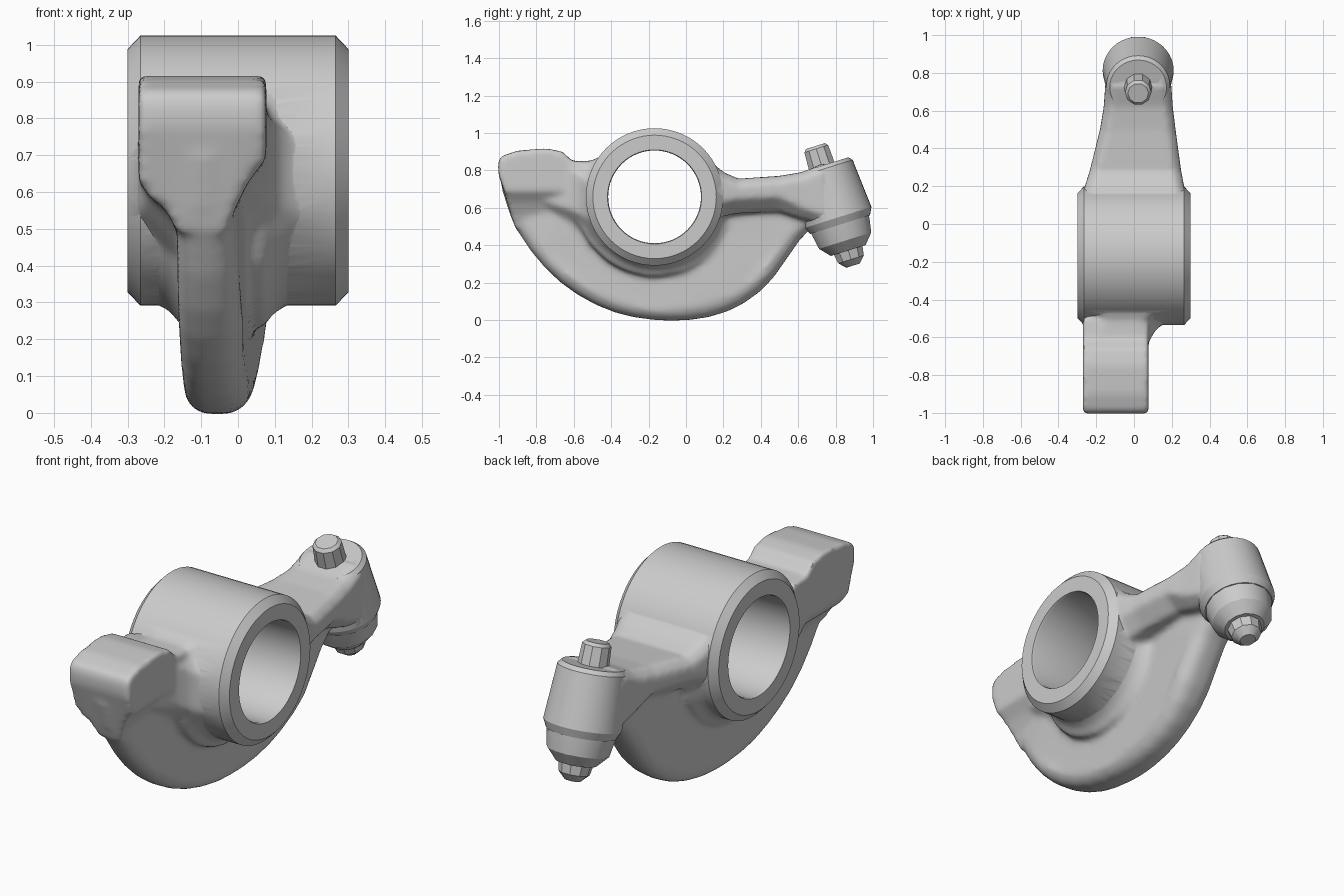
import bpy, bmesh
from math import cos, sin, pi, radians
from mathutils import Vector

if "Cube" in bpy.data.objects:
    bpy.data.objects.remove(bpy.data.objects["Cube"])

PIVOT = Vector((0, -0.168, 0.658))
BOSS_TOP = Vector((0.022, 0.695, 0.92))
BOSS_DIR = Vector((0, 0.3, -0.954)).normalized()
X = Vector((1, 0, 0))


def loft(bm, rings, closed=False):
    """Skin a row of equal-length rings; cap the ends unless closed."""
    vs = [[bm.verts.new(p) for p in ring] for ring in rings]
    n, m = len(rings[0]), len(rings)
    faces = []
    for i in range(m if closed else m - 1):
        a, b = vs[i], vs[(i + 1) % m]
        for j in range(n):
            k = (j + 1) % n
            faces.append(bm.faces.new((a[j], a[k], b[k], b[j])))
    if not closed:
        faces += [bm.faces.new(vs[0][::-1]), bm.faces.new(vs[-1])]
    bmesh.ops.recalc_face_normals(bm, faces=faces)


def lathe(bm, origin, axis, profile, sides, closed=False):
    """Turn (distance along axis, radius) pairs around an axis."""
    q = axis.to_track_quat('Z', 'Y')
    loft(bm, [[origin + q @ Vector((r * cos(2 * pi * i / sides),
                                    r * sin(2 * pi * i / sides), t))
               for i in range(sides)] for t, r in profile], closed)


def shade(ob, angle):
    bpy.ops.object.select_all(action='DESELECT')
    ob.select_set(True)
    bpy.context.view_layer.objects.active = ob
    bpy.ops.object.shade_smooth_by_angle(angle=radians(angle))


def finish(name, bm, angle=30):
    me = bpy.data.meshes.new(name)
    bm.to_mesh(me)
    bm.free()
    ob = bpy.data.objects.new(name, me)
    bpy.context.collection.objects.link(ob)
    shade(ob, angle)
    return ob


def turned(name, origin, axis, profile, sides, closed=False):
    bm = bmesh.new()
    lathe(bm, origin, axis, profile, sides, closed)
    return finish(name, bm)


def combine(ob, tool, operation):
    """Apply a boolean and drop the tool object."""
    m = ob.modifiers.new("combine", 'BOOLEAN')
    m.operation, m.solver, m.object = operation, 'EXACT', tool
    bpy.context.view_layer.objects.active = ob
    bpy.ops.object.modifier_apply(modifier=m.name)
    bpy.data.objects.remove(tool)


def section(y, x0, x1, z0, z1, low=0.04, high=0.04):
    """Cross-section of an arm with clipped lower and upper corners."""
    a, b = low, high
    return [(x0 + a, y, z0), (x1 - a, y, z0), (x1, y, z0 + a), (x1, y, z1 - b),
            (x1 - b, y, z1), (x0 + b, y, z1), (x0, y, z1 - b), (x0, y, z0 + a)]


def ramp(t, pts):
    """Piecewise-linear value at t."""
    for (a, u), (b, v) in zip(pts, pts[1:]):
        if t <= b:
            return u + (v - u) * max(0, (t - a) / (b - a))
    return pts[-1][1]


body = bmesh.new()

# Crescent web with a rounded rim, thicker in the middle and thinner below
outline = [(-0.985, 0.70), (-0.94, 0.56), (-0.90, 0.475), (-0.83, 0.37), (-0.75, 0.275),
           (-0.67, 0.20), (-0.58, 0.135), (-0.48, 0.08), (-0.38, 0.04), (-0.28, 0.015),
           (-0.17, 0.0), (-0.08, -0.004), (0.02, 0.0), (0.12, 0.015), (0.22, 0.045),
           (0.31, 0.09), (0.40, 0.155), (0.47, 0.23), (0.54, 0.33), (0.61, 0.43),
           (0.68, 0.50), (0.68, 0.66), (0.30, 0.68), (-0.17, 0.80), (-0.60, 0.75)]
layers = [(0, 0.91), (0.04, 0.945), (0.14, 0.98), (0.30, 0.998), (0.5, 1),
          (0.70, 0.998), (0.86, 0.98), (0.96, 0.945), (1, 0.91)]
rings = []
for u, s in layers:
    ring = []
    for y, z in outline:
        y, z = -0.17 + (y + 0.17) * s, 0.62 + (z - 0.62) * s
        lo = ramp(y, [(-0.95, -0.168), (-0.1, -0.155), (0.6, -0.11)])
        lo += ramp(z, [(0, 0.012), (0.25, 0)])
        hi = ramp(y, [(-0.95, -0.02), (-0.2, 0.07), (0.6, 0.09)])
        hi -= ramp(z, [(0, 0.045), (0.25, 0)])
        ring.append((lo + (hi - lo) * u, y, z))
    rings.append(ring)
loft(body, rings)

# Valve pad, flaring out of the web
rings = []
for x, b in [(-0.27, 0.63), (-0.24, 0.585), (-0.195, 0.55), (-0.165, 0.49),
             (-0.03, 0.49), (-0.005, 0.56), (0.03, 0.63), (0.077, 0.69)]:
    rings.append([(x, y, z) for y, z in
                  [(-1.005, 0.84), (-0.99, 0.875), (-0.90, 0.905), (-0.75, 0.917), (-0.66, 0.90),
                   (-0.61, 0.85), (-0.50, 0.84), (-0.50, b), (-0.75, b),
                   (-1 + (0.8 - b) * 0.28, b), (-1.003, 0.78)]])
loft(body, rings)

# Front neck and back arm
loft(body, [section(*s) for s in [
    (-0.75, -0.24, 0.04, 0.53, 0.86, 0.10), (-0.62, -0.25, 0.08, 0.46, 0.85, 0.13),
    (-0.56, -0.265, 0.115, 0.42, 0.85, 0.14, 0.08), (-0.51, -0.275, 0.18, 0.39, 0.85, 0.15, 0.13),
    (-0.40, -0.28, 0.27, 0.40, 0.90, 0.10, 0.08)]])
loft(body, [section(*s) for s in [
    (0.04, -0.28, 0.28, 0.52, 0.92), (0.13, -0.28, 0.28, 0.54, 0.85, 0.07),
    (0.20, -0.26, 0.265, 0.555, 0.79, 0.08), (0.28, -0.235, 0.25, 0.57, 0.755, 0.08),
    (0.50, -0.18, 0.22, 0.58, 0.77, 0.08), (0.62, -0.16, 0.205, 0.54, 0.79, 0.06),
    (0.74, -0.152, 0.197, 0.52, 0.84)]])

# Fillet collar where the web meets the barrel
collar = [(-0.225, 0.33), (-0.225, 0.362), (-0.185, 0.38), (-0.16, 0.415),
          (0.07, 0.425), (0.095, 0.388), (0.14, 0.362), (0.14, 0.33)]
loft(body, [[(x, PIVOT.y + r * cos(a), PIVOT.z + r * sin(a)) for x, r in collar]
            for a in [radians(165 + 5 * i) for i in range(38)]])

# Cores for the barrel and boss so the blends form around them
lathe(body, PIVOT, X, [(-0.25, 0.36), (0.25, 0.36)], 64)
lathe(body, BOSS_TOP, BOSS_DIR, [(0.11, 0.16), (0.38, 0.18)], 32)

# Fuse the parts and soften the joints
rocker = finish("rocker_arm", body)
m = rocker.modifiers.new("fuse", 'REMESH')
m.mode, m.voxel_size = 'VOXEL', 0.014
m = rocker.modifiers.new("soften", 'SMOOTH')
m.factor, m.iterations = 0.5, 10
for name in ("fuse", "soften"):
    bpy.ops.object.modifier_apply(modifier=name)

# Crisp pivot barrel with chamfered ends and an open bore
combine(rocker, turned("bore", PIVOT, X, [(-0.5, 0.30), (0.5, 0.30)], 64), 'DIFFERENCE')
combine(rocker, turned("barrel", PIVOT, X,
        [(-0.30, 0.252), (-0.30, 0.33), (-0.265, 0.367), (0.265, 0.367),
         (0.30, 0.33), (0.30, 0.252), (0.29, 0.248), (-0.29, 0.248)], 64, True), 'UNION')

# Crisp adjuster boss on the tilted axis
combine(rocker, turned("boss", BOSS_TOP, BOSS_DIR,
        [(0.10, 0.15), (0.12, 0.168), (0.39, 0.188), (0.43, 0.168)], 40), 'UNION')
shade(rocker, 40)

# Lock nut below the boss, and the two exposed ends of the screw
turned("lock_nut", BOSS_TOP, BOSS_DIR,
       [(0.428, 0.166), (0.45, 0.163), (0.52, 0.15), (0.575, 0.10)], 14)
turned("screw_head", BOSS_TOP, BOSS_DIR,
       [(-0.01, 0.055), (0.005, 0.07), (0.105, 0.075)], 10)
turned("screw_tip", BOSS_TOP, BOSS_DIR,
       [(0.57, 0.085), (0.625, 0.075), (0.66, 0.04)], 10)
